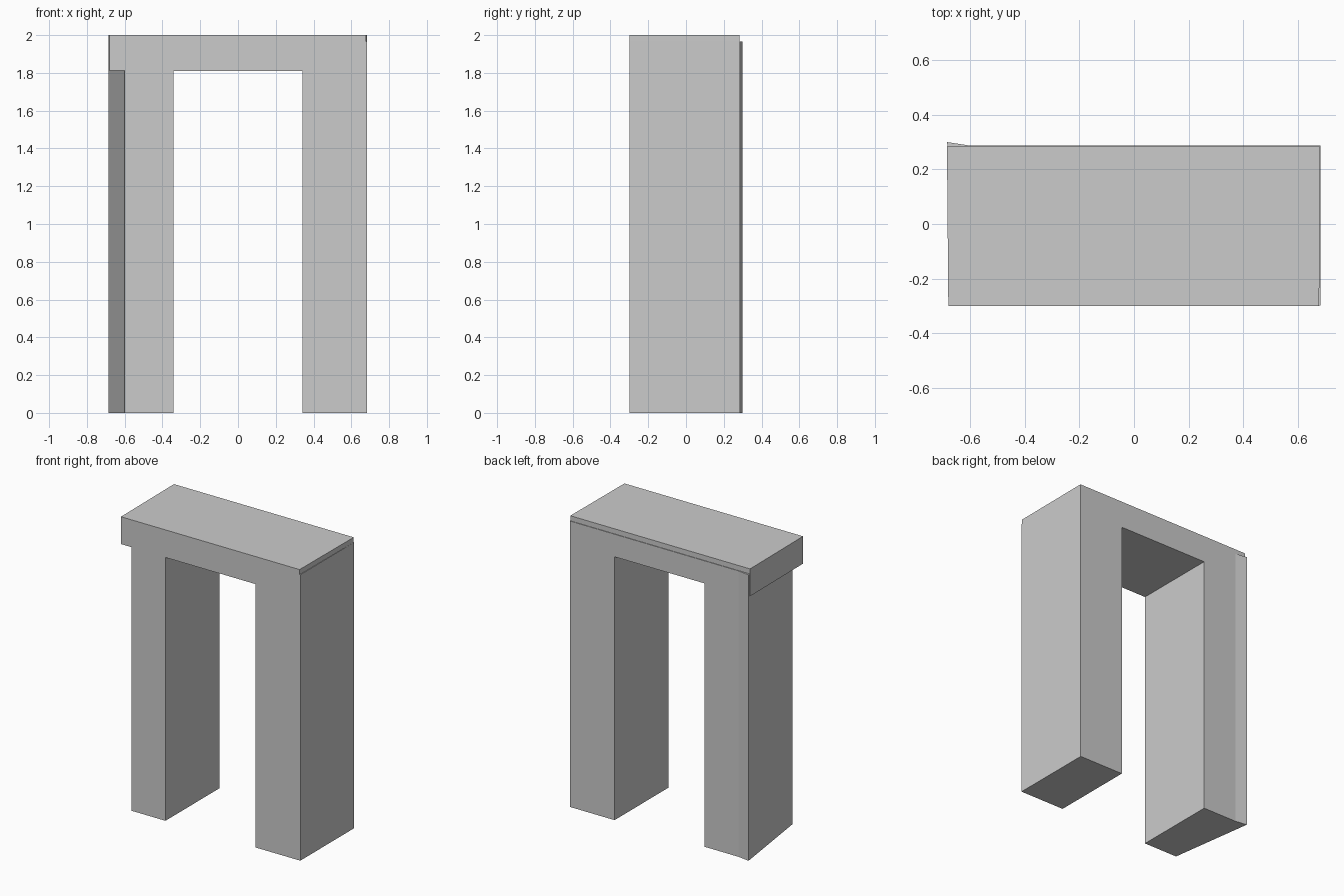
import bpy
import bmesh

cube = bpy.data.objects.get("Cube")
if cube:
    bpy.data.objects.remove(cube, do_unlink=True)

stone = bpy.data.materials.new("plain grey")
stone.use_nodes = True
grey = (0.6, 0.6, 0.6, 1.0)
stone.diffuse_color = grey
stone.node_tree.nodes["Principled BSDF"].inputs["Base Color"].default_value = grey


def prism(name, footprint, bottom, top):
    """Extrude a flat footprint upward into a flat-sided block."""
    bm = bmesh.new()
    base = bm.faces.new([bm.verts.new((x, y, bottom)) for x, y in footprint])
    grown = bmesh.ops.extrude_face_region(bm, geom=[base])["geom"]
    bmesh.ops.translate(bm, vec=(0, 0, top - bottom),
                        verts=[v for v in grown if isinstance(v, bmesh.types.BMVert)])
    bmesh.ops.recalc_face_normals(bm, faces=bm.faces)
    mesh = bpy.data.meshes.new(name)
    bm.to_mesh(mesh)
    bm.free()
    mesh.materials.append(stone)
    obj = bpy.data.objects.new(name, mesh)
    bpy.context.collection.objects.link(obj)
    return obj


FRONT, BACK, INNER = -0.299, 0.287, 0.342
ARCH, SHOULDER = 1.81, 1.965

# Right leg: slanted outer wall ending in a flared back corner
prism("right_leg", [(-0.60, FRONT), (-INNER, FRONT), (-INNER, BACK),
                    (-0.60, BACK), (-0.685, 0.30)], 0, SHOULDER)

# Left leg: straight block
prism("left_leg", [(INNER, FRONT), (0.683, FRONT), (0.683, BACK),
                   (INNER, BACK)], 0, SHOULDER)

# Span joining the legs over the opening
prism("arch_span", [(-INNER, FRONT), (INNER, FRONT), (INNER, BACK),
                    (-INNER, BACK)], ARCH, SHOULDER)

# Top slab: overhangs the slanted wall, slightly inset on the left and back
prism("top_slab", [(-0.68, -0.30), (0.678, -0.30), (0.682, 0.283),
                   (-0.685, 0.283)], ARCH + 0.002, 2.0)
